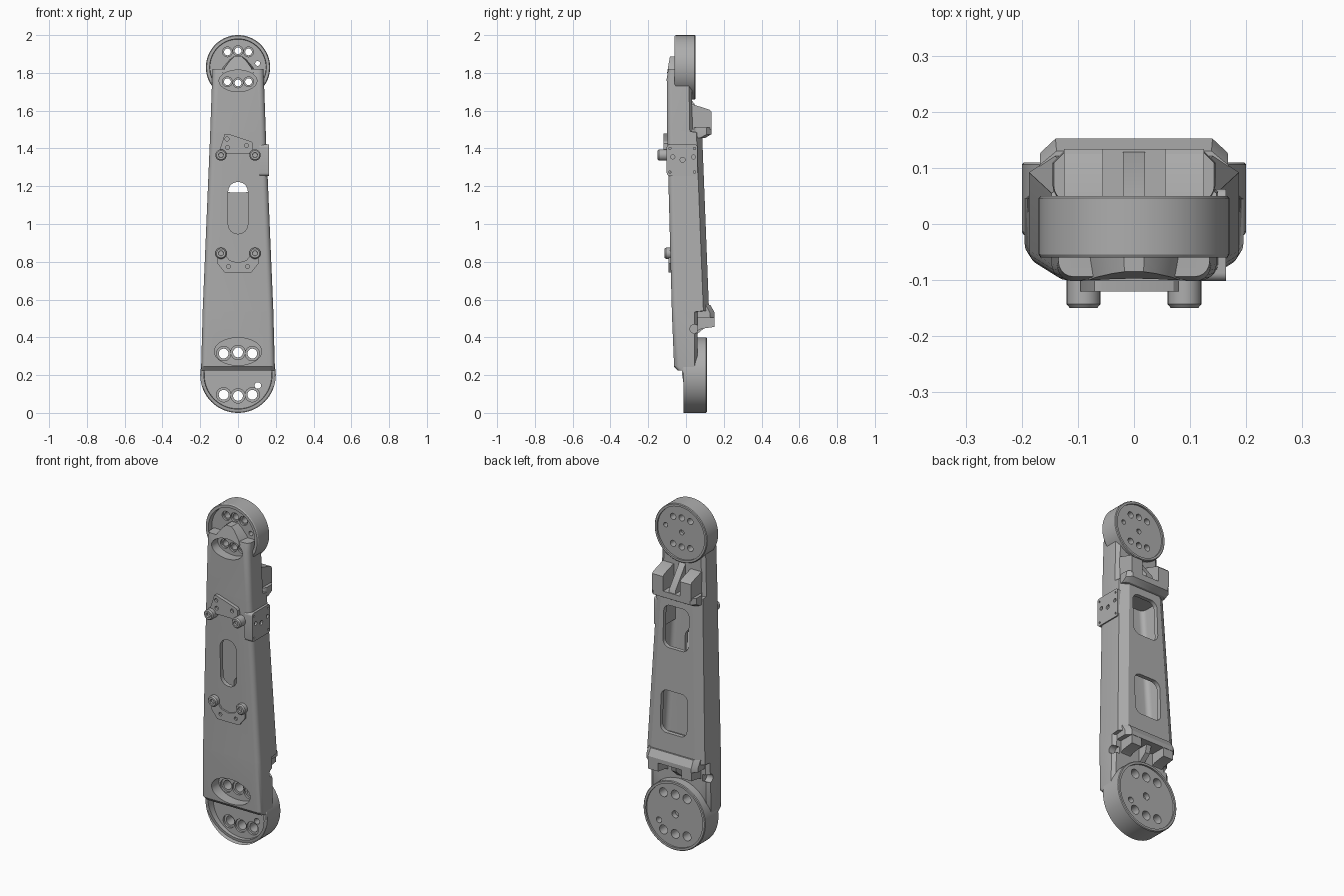
import bpy, bmesh, math
from mathutils import Vector, Matrix

cube = bpy.data.objects.get("Cube")
if cube:
    bpy.data.objects.remove(cube, do_unlink=True)

grey = bpy.data.materials.new("cast metal grey")
grey.use_nodes = True
colour = (0.42, 0.42, 0.42, 1)
grey.diffuse_color = colour
grey.node_tree.nodes["Principled BSDF"].inputs["Base Color"].default_value = colour


def finish(name, bm):
    bmesh.ops.remove_doubles(bm, verts=bm.verts, dist=1e-5)
    bmesh.ops.recalc_face_normals(bm, faces=bm.faces)
    mesh = bpy.data.meshes.new(name)
    bm.to_mesh(mesh)
    bm.free()
    mesh.materials.append(grey)
    mesh.shade_smooth()
    mesh.set_sharp_from_angle(angle=math.radians(28))
    ob = bpy.data.objects.new(name, mesh)
    bpy.context.scene.collection.objects.link(ob)
    return ob


def bridge(name, rings):
    """Skin a stack of equal rings and cap both ends."""
    bm = bmesh.new()
    rows = [[bm.verts.new(p) for p in ring] for ring in rings]
    n = len(rows[0])
    for a, b in zip(rows, rows[1:]):
        for i in range(n):
            bm.faces.new((a[i], a[(i + 1) % n], b[(i + 1) % n], b[i]))
    bm.faces.new(rows[0])
    bm.faces.new(rows[-1])
    return finish(name, bm)


def prism(name, pts, lo, hi, axis="y"):
    """Extrude an (x, z) outline along y, or a (y, z) outline along x."""
    place = (lambda p, d: (p[0], d, p[1])) if axis == "y" else (lambda p, d: (d, p[0], p[1]))
    return bridge(name, [[place(p, d) for p in pts] for d in (lo, hi)])


def ellipse(x, z, rx, rz=None, n=32):
    rz = rz or rx
    return [(x + rx * math.cos(math.tau * i / n), z + rz * math.sin(math.tau * i / n))
            for i in range(n)]


def rounded(x, z, hw, hh, r, n=6):
    pts = []
    for q, (sx, sz) in enumerate(((1, 1), (-1, 1), (-1, -1), (1, -1))):
        for i in range(n + 1):
            a = math.pi / 2 * (q + i / n)
            pts.append((x + sx * (hw - r) + r * math.cos(a), z + sz * (hh - r) + r * math.sin(a)))
    return pts


def lathe(name, profile, x, z, steps=64, draft=0.0):
    """Spin (radius, y) points about the y direction; draft slants the lower front."""
    bm = bmesh.new()
    vs = [bm.verts.new((r, y, 0)) for r, y in profile]
    es = [bm.edges.new(pair) for pair in zip(vs, vs[1:])]
    bmesh.ops.spin(bm, geom=vs + es, cent=(0, 0, 0), axis=(0, 1, 0),
                   angle=math.tau, steps=steps)
    front = profile[2][1]
    for v in bm.verts:
        if abs(v.co.y - front) < 1e-4:
            v.co.y += max(0, -v.co.z) * draft
    bmesh.ops.translate(bm, verts=bm.verts, vec=(x, 0, z))
    return finish(name, bm)


def section(z, hw, yf, yb, front=0.028, back=(0.045, 0.03)):
    """Cross-section with rounded front corners and chamfered back corners."""
    half = [(hw - back[0], yb), (hw, yb - back[1])]
    for i in range(6):
        a = math.pi / 2 * i / 5
        half.append((hw - front + front * math.cos(a), yf + front - front * math.sin(a)))
    return [(x, y, z) for x, y in half] + [(-x, y, z) for x, y in reversed(half)]


def cut(targets, cutters):
    for ob in targets:
        for c in cutters:
            m = ob.modifiers.new("cut", 'BOOLEAN')
            m.operation, m.solver, m.object = 'DIFFERENCE', 'EXACT', c
        bpy.context.view_layer.update()
        deps = bpy.context.evaluated_depsgraph_get()
        mesh = bpy.data.meshes.new_from_object(ob.evaluated_get(deps))
        ob.modifiers.clear()
        ob.data = mesh
        mesh.shade_smooth()
        mesh.set_sharp_from_angle(angle=math.radians(28))
    for c in cutters:
        bpy.data.objects.remove(c, do_unlink=True)


# Long tapered shell, thinner at both necks
small = (0.02, 0.015)
body = bridge("arm_shell", [
    section(0.225, 0.193, -0.045, 0.05, back=small),
    section(0.245, 0.195, -0.063, 0.06, back=small),
    section(0.535, 0.187, -0.075, 0.06, back=small),
    section(0.54, 0.187, -0.075, 0.122),
    section(1.485, 0.147, -0.1, 0.085),
    section(1.49, 0.147, -0.1, 0.035, back=small),
    section(1.77, 0.137, -0.102, 0.03, back=small),
    section(1.82, 0.135, -0.094, 0.03, back=small)])


# Round joint hubs with recessed front and back faces
def hub(name, z, r, yf, floor, yb, draft):
    return lathe(name, [(0, floor), (r - 0.022, floor), (r - 0.02, yf), (r - 0.004, yf),
                        (r, yf + 0.006), (r, yb - 0.004), (r - 0.004, yb), (r - 0.016, yb),
                        (r - 0.016, yb - 0.01), (0, yb - 0.01)], 0, z, draft=draft)


lower_hub = hub("lower_hub", 0.2, 0.2, -0.02, 0.025, 0.11, 0.15)
upper_hub = hub("upper_hub", 1.83, 0.17, -0.06, -0.03, 0.05, 0)

# Arched boss above the upper oval pocket
arch = [(-0.095, 1.8), (0.095, 1.8), (0.08, 1.83), (0.045, 1.87), (0.02, 1.888),
        (-0.02, 1.888), (-0.045, 1.87), (-0.08, 1.83)]
upper_arch = bridge("upper_arch", [[(x, -0.02, z) for x, z in arch],
                                   [(x * 0.85, -0.1 + (z - 1.8) * 0.17, z) for x, z in arch]])

# Hollow interior, front slot and back windows
cavity = bridge("cavity", [section(0.6, 0.16, -0.05, 0.095), section(1.44, 0.122, -0.074, 0.063)])
slot = prism("slot", rounded(0, 1.085, 0.052, 0.137, 0.05), -0.2, -0.03)
windows = [prism("window", rounded(0, z, hw, 0.122, 0.04), 0.03, 0.2)
           for z, hw in ((0.8, 0.086), (1.29, 0.082))]
notch = [prism("side_notch", ellipse(0.045, 0.445, 0.024), min(s * 0.15, s * 0.3),
               max(s * 0.15, s * 0.3), "x") for s in (-1, 1)]
cut([body], [cavity, slot] + windows + notch)

# Oval pockets and bolt patterns at each joint
for z, dz, dx, r, ring, floor, depth, oval, pin, target in (
        (0.205, 0.115, 0.076, 0.026, 0.038, 0.025, 0.0, (0.325, 0.125, 0.073),
         (0.105, 0.145, 0.017), lower_hub),
        (1.832, 0.085, 0.056, 0.018, 0.026, -0.03, -0.045, (1.758, 0.1, 0.057),
         (0.104, 1.85, 0.013), upper_hub)):
    pocket = prism("pocket", ellipse(0, oval[0], oval[1], oval[2], 48), -0.2, depth)
    holes = [prism("pin_hole", ellipse(*pin, n=20), -0.3, 0.3)]
    for side, face in ((-1, floor), (1, depth)):
        row_face = floor if (side < 0) == (z < 1) else depth
        for i in (-1, 0, 1):
            x, hz = i * dx, z + side * dz - side * abs(i) * 0.006
            holes.append(prism("bolt_hole", ellipse(x, hz, r, n=24), -0.3, 0.3))
            holes.append(prism("counterbore", ellipse(x, hz, ring, n=24), -0.2, row_face + 0.012))
    # centre bore on the back face only
    back = prism("centre_bore", ellipse(0, z, r * 0.8, n=20), 0.02 if z > 1 else 0.07, 0.3)
    cut([body, target] + ([upper_arch] if z > 1 else []), [pocket] + holes + [back])


# Front studs with sockets, and their mounting pads
def stud(name, x, z, y0, y1, r=0.03):
    lathe(name, [(0, y1 + 0.012), (r * 0.42, y1 + 0.012), (r * 0.45, y1), (r * 0.8, y1),
                 (r, y1 + 0.007), (r, y0), (0, y0)], x, z, steps=28)


for side, word in ((-1, "right"), (1, "left")):
    stud(f"upper_stud_{word}", side * 0.09, 1.365, -0.08, -0.15)
    stud(f"lower_stud_{word}", side * 0.09, 0.845, -0.07, -0.113)

upper_pad = prism("upper_pad", [(-0.095, 1.37), (0.08, 1.37), (0.08, 1.425), (0.07, 1.437),
                                (-0.055, 1.478), (-0.07, 1.476), (-0.095, 1.4)], -0.12, -0.085)
cut([upper_pad], [prism("pad_hole", ellipse(x, z, 0.011, n=16), -0.2, -0.105)
                  for x, z in ((-0.058, 1.45), (-0.055, 1.405), (0.045, 1.415))])
lower_pad = prism("lower_pad", [(-0.11, 0.84), (-0.108, 0.79), (-0.07, 0.742), (0.07, 0.742),
                                (0.108, 0.79), (0.11, 0.84), (0.07, 0.84), (0.045, 0.808),
                                (0, 0.795), (-0.045, 0.808), (-0.07, 0.84)], -0.092, -0.06)
cut([lower_pad], [prism("pad_hole", ellipse(x, 0.775, 0.01, n=16), -0.2, -0.08)
                  for x in (-0.05, 0.05)])

# Drilled plate on the left side
side_plate = prism("side_plate", rounded(-0.02, 1.338, 0.082, 0.083, 0.015), 0.115, 0.164, "x")
plate_holes = [(-0.07, 1.355, 0.011), (-0.018, 1.34, 0.013), (0.04, 1.355, 0.011)]
plate_holes += [(y, z, 0.006) for y in (-0.085, 0.045) for z in (1.275, 1.4)]
cut([side_plate], [prism("plate_hole", ellipse(*h, n=16), 0.15, 0.2, "x") for h in plate_holes])

# Back lips that close the panel at each end
bridge("lower_lip", [section(0.505, 0.167, 0.04, 0.152, back=(0.027, 0.025)),
                     section(0.53, 0.167, 0.04, 0.152, back=(0.027, 0.025)),
                     section(0.57, 0.168, 0.04, 0.13, back=(0.03, 0.025))])
bridge("upper_lip", [section(1.455, 0.143, 0.04, 0.1, back=(0.025, 0.025)),
                     section(1.475, 0.145, 0.04, 0.134, back=(0.025, 0.025)),
                     section(1.51, 0.143, 0.04, 0.134, back=(0.025, 0.025))])

# Sloped lugs and ribs in the neck pockets
upper_lug = [(0.02, 1.5), (0.134, 1.5), (0.134, 1.595), (0.125, 1.605), (0.04, 1.632), (0.02, 1.632)]
lower_lug = [(0.05, 0.52), (0.15, 0.52), (0.15, 0.455), (0.08, 0.445), (0.05, 0.43)]
for side, word in ((-1, "right"), (1, "left")):
    for name, pts, inner, outer in (("upper", upper_lug, 0.055, 0.125),
                                    ("lower", lower_lug, 0.075, 0.14)):
        a, b = sorted((side * inner, side * outer))
        prism(f"{name}_lug_{word}", pts, a, b, "x")
prism("upper_rib", [(0.02, 1.5), (0.13, 1.5), (0.125, 1.53), (0.03, 1.655), (0.02, 1.655)],
      -0.02, 0.02, "x")
prism("lower_rib", [(0.05, 0.52), (0.125, 0.52), (0.11, 0.46), (0.05, 0.41)], -0.015, 0.015, "x")
